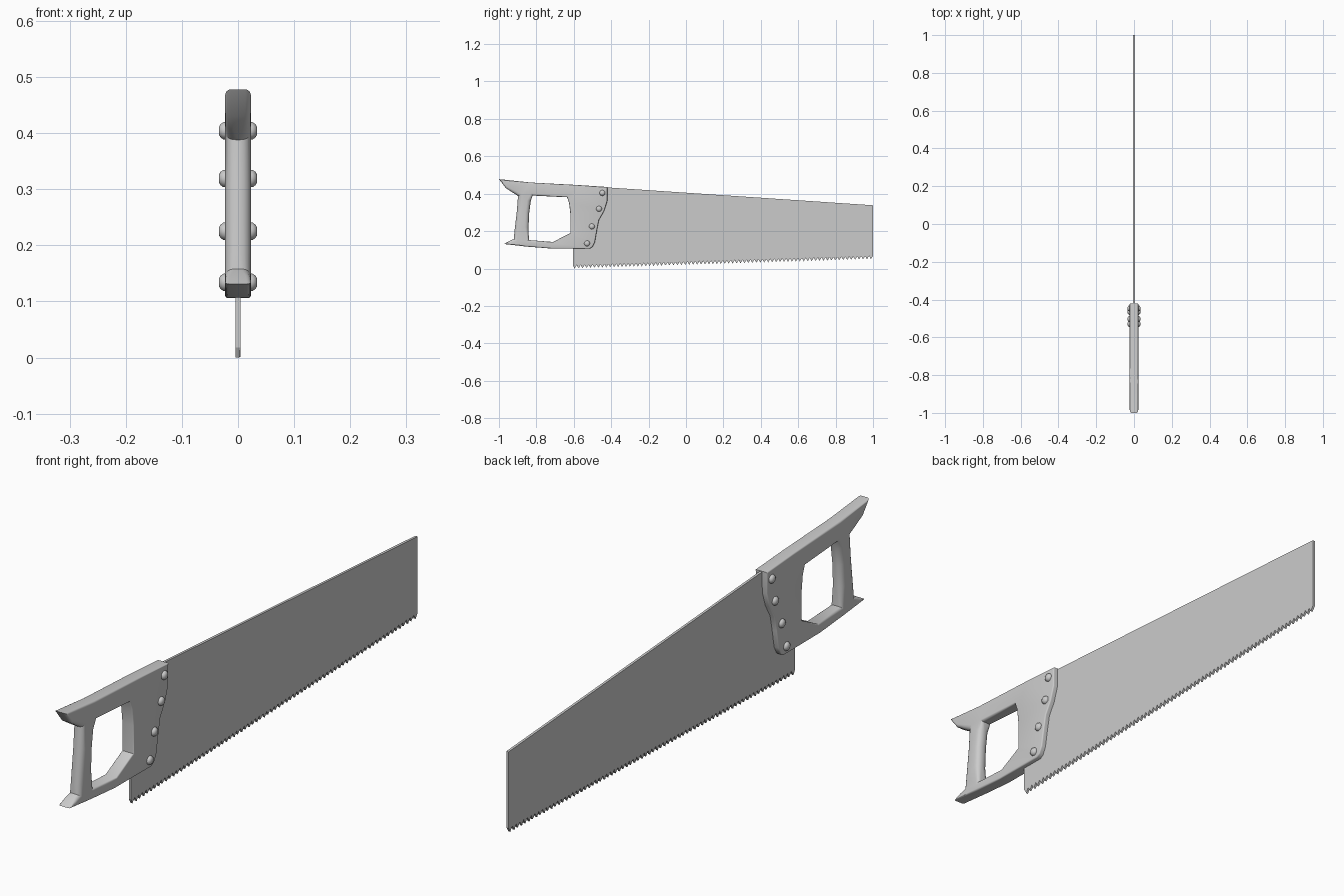
import bpy, bmesh
from math import sin, cos, pi
from mathutils import Vector

if "Cube" in bpy.data.objects:
    bpy.data.objects.remove(bpy.data.objects["Cube"])


def add_object(name, bm, smooth=True):
    bmesh.ops.recalc_face_normals(bm, faces=bm.faces[:])
    mesh = bpy.data.meshes.new(name)
    bm.to_mesh(mesh)
    bm.free()
    ob = bpy.data.objects.new(name, mesh)
    bpy.context.collection.objects.link(ob)
    if smooth:
        bpy.ops.object.select_all(action='DESELECT')
        ob.select_set(True)
        bpy.context.view_layer.objects.active = ob
        bpy.ops.object.shade_smooth_by_angle(angle=0.6)
    return ob


def inset(points, amount):
    """Mitre each (y, z, radius) point toward the left side of the path."""
    out = []
    n = len(points)
    for i, (y, z, r) in enumerate(points):
        p = Vector((y, z))
        a = (p - Vector(points[i - 1][:2])).normalized()
        b = (Vector(points[(i + 1) % n][:2]) - p).normalized()
        na, nb = Vector((-a.y, a.x)), Vector((-b.y, b.x))
        m = (na + nb) / max(1 + na.dot(nb), 0.35)
        out.append(p + m * r * amount)
    return out


def rounded_wall(bm, points, half, steps=4):
    """Edge wall with a rounded rim on both sides; returns the rim edges."""
    rings = []
    for side in (-1, 1):
        ks = range(steps + 1) if side < 0 else range(steps, -1, -1)
        for k in ks:
            t = k / steps * pi / 2
            ring = [bm.verts.new((side * (half - p[2] * (1 - cos(t))), q.x, q.y))
                    for p, q in zip(points, inset(points, 1 - sin(t)))]
            rings.append(ring)
            # sweep x from the flat side to the outermost outline
    n = len(points)
    h = len(rings)
    for k in range(h):
        t = (k if k <= steps else h - 1 - k) / steps * pi / 2
        side = -1 if k <= steps else 1
        for v, p in zip(rings[k], points):
            v.co.x = side * (half - p[2] * (1 - cos(t)))
    for a, b in zip(rings, rings[1:]):
        for i in range(n):
            j = (i + 1) % n
            bm.faces.new((a[i], a[j], b[j], b[i]))
    return [[bm.edges.get((ring[i], ring[(i + 1) % n])) for i in range(n)]
            for ring in (rings[0], rings[-1])]


# Handle: outer outline runs anticlockwise, hole clockwise; third value = rounding
S, M, G = 0.005, 0.010, 0.020
outer = [(-1.0, .478, M), (-.963, .43, M), (-.925, .405, .015), (-.898, .388, G),
         (-.904, .31, G), (-.918, .19, G), (-.92, .158, .017), (-.945, .147, M),
         (-.973, .131, .007), (-.85, .117, .007), (-.722, .107, S), (-.515, .106, S),
         (-.50, .116, S), (-.487, .142, S), (-.476, .206, S), (-.465, .26, S),
         (-.438, .307, S), (-.421, .36, S), (-.42, .436, S), (-.57, .446, S),
         (-.834, .46, .007)]
hole = [(-.82, .39, .012), (-.636, .381, S), (-.625, .35, S), (-.618, .29, S),
        (-.618, .19, S), (-.711, .142, S), (-.84, .152, .012), (-.842, .22, G),
        (-.838, .30, G), (-.83, .36, G)]
bm = bmesh.new()
rims = [rounded_wall(bm, path, 0.023) for path in (outer, hole)]
for side in (0, 1):
    bmesh.ops.triangle_fill(bm, use_beauty=True, edges=rims[0][side] + rims[1][side])
add_object("handle", bm)

# Blade plate, tucked into the handle
T = 0.0045
heel, toe = Vector((-.605, .018)), Vector((1.0, .068))
bm = bmesh.new()
plate = [heel, toe, (1.0, .338), (-.42, .4335), (-.45, .42), (-.605, .30)]
left, right = [[bm.verts.new((x, p[0], p[1])) for p in plate] for x in (-T, T)]
bm.faces.new(left)
bm.faces.new(right)
for i in range(len(plate)):
    j = (i + 1) % len(plate)
    bm.faces.new((left[i], left[j], right[j], right[i]))
add_object("blade", bm, smooth=False)

# Teeth, set alternately left and right
COUNT = 76
bm = bmesh.new()
for i in range(COUNT):
    a = heel.lerp(toe, i / COUNT)
    b = heel.lerp(toe, (i + 1) / COUNT)
    tip = a.lerp(b, 0.45) - Vector((0, .018))
    bend = 0.001 if i % 2 else -0.001
    l, r = [[bm.verts.new((x, a.x, a.y)), bm.verts.new((x, b.x, b.y)),
             bm.verts.new((x * .8 + bend, tip.x, tip.y))] for x in (-T, T)]
    bm.faces.new(l)
    bm.faces.new(r)
    bm.faces.new((l[0], l[2], r[2], r[0]))
    bm.faces.new((l[1], l[2], r[2], r[1]))
add_object("teeth", bm, smooth=False)

# Domed rivets passing through handle and blade
for n, (y, z) in enumerate([(-.447, .404), (-.465, .319), (-.503, .225), (-.529, .134)]):
    bm = bmesh.new()
    profile = [(-.034, .007), (-.031, .012), (-.026, .0155), (-.018, .0155)]
    profile += [(-x, r) for x, r in reversed(profile)]
    rings = [[bm.verts.new((x, y + r * cos(k * pi / 6), z + r * sin(k * pi / 6)))
              for k in range(12)] for x, r in profile]
    for a, b in zip(rings, rings[1:]):
        for k in range(12):
            m = (k + 1) % 12
            bm.faces.new((a[k], a[m], b[m], b[k]))
    bm.faces.new(rings[0])
    bm.faces.new(rings[-1])
    add_object(f"rivet_{n + 1}", bm)
